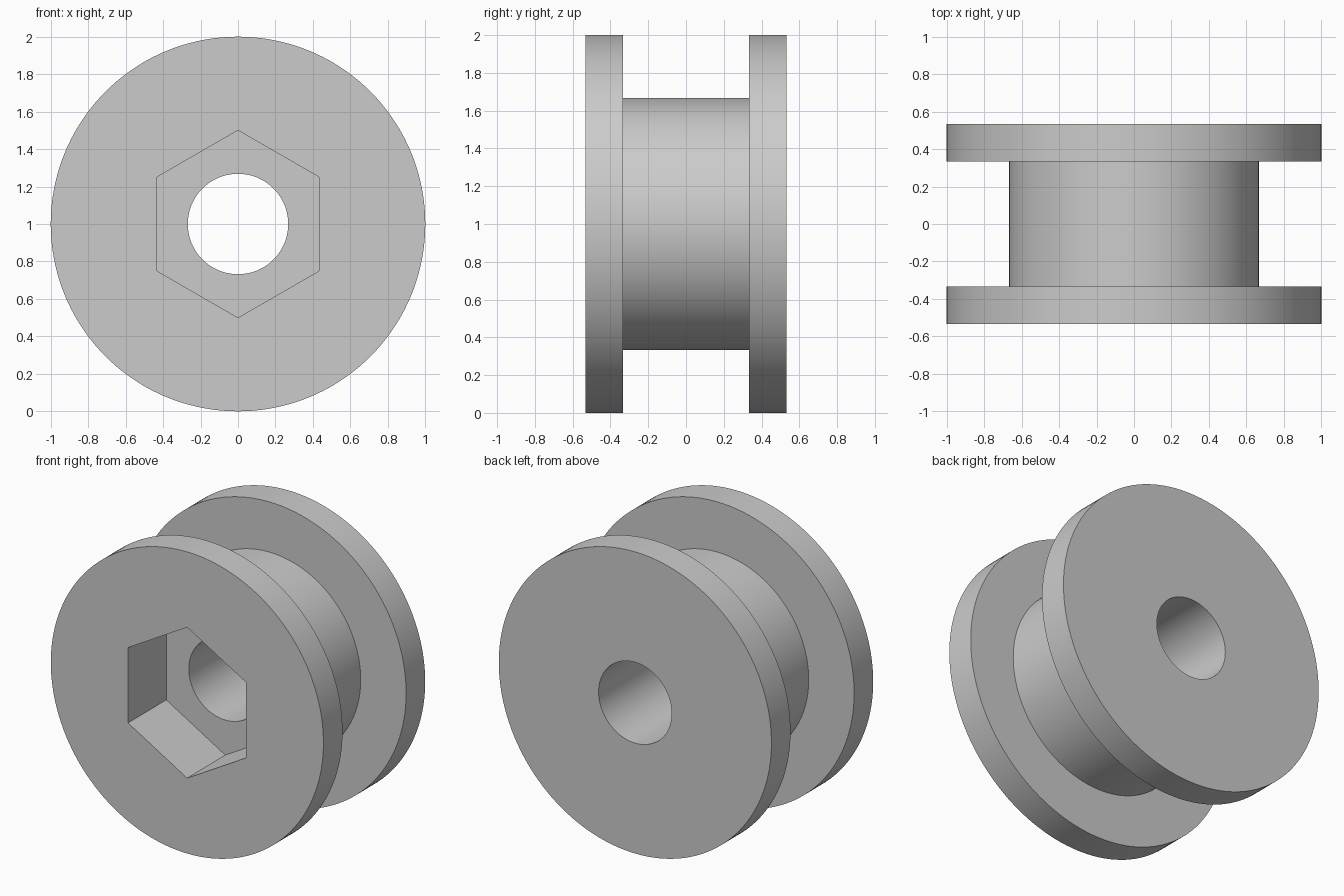
import bpy, bmesh
from math import sin, cos, pi

cube = bpy.data.objects.get("Cube")
if cube:
    bpy.data.objects.remove(cube, do_unlink=True)

SEGMENTS = 144
SIDE = SEGMENTS // 6          # segments along each hexagon side
FLANGE, HUB, BORE, HEX = 1.0, 0.667, 0.268, 0.5
END, INNER, POCKET_FLOOR = 0.533, 0.333, -0.133


def ring(bm, radius, y, hexagonal=False):
    """Ring of vertices around the y axis, round or six-sided with a corner on top."""
    verts = []
    for i in range(SEGMENTS):
        a = 2 * pi * i / SEGMENTS
        r = radius
        if hexagonal:
            r *= cos(pi / 6) / cos(2 * pi * (i % SIDE) / SEGMENTS - pi / 6)
        verts.append(bm.verts.new((r * sin(a), y, 1 + r * cos(a))))
    return verts


# Spool: closed loft over flanges, hub, bore and hexagonal pocket
bm = bmesh.new()
rings = [
    ring(bm, HEX, -END, True),
    ring(bm, FLANGE, -END),
    ring(bm, FLANGE, -INNER),
    ring(bm, HUB, -INNER),
    ring(bm, HUB, INNER),
    ring(bm, FLANGE, INNER),
    ring(bm, FLANGE, END),
    ring(bm, BORE, END),
    ring(bm, BORE, POCKET_FLOOR),
    ring(bm, HEX, POCKET_FLOOR, True),
]
for a, b in zip(rings, rings[1:] + rings[:1]):
    for i in range(SEGMENTS):
        j = (i + 1) % SEGMENTS
        bm.faces.new((a[i], a[j], b[j], b[i]))
bmesh.ops.recalc_face_normals(bm, faces=bm.faces)

mesh = bpy.data.meshes.new("flanged_spool")
bm.to_mesh(mesh)
bm.free()
spool = bpy.data.objects.new("flanged_spool", mesh)
bpy.context.collection.objects.link(spool)

# Plain grey
grey = bpy.data.materials.new("light_grey")
grey.use_nodes = True
colour = (0.6, 0.6, 0.6, 1)
grey.diffuse_color = colour
grey.node_tree.nodes["Principled BSDF"].inputs["Base Color"].default_value = colour
mesh.materials.append(grey)

# Smooth round walls, sharp rims and pocket corners
bpy.ops.object.select_all(action='DESELECT')
spool.select_set(True)
bpy.context.view_layer.objects.active = spool
bpy.ops.object.shade_smooth_by_angle(angle=pi / 6)
